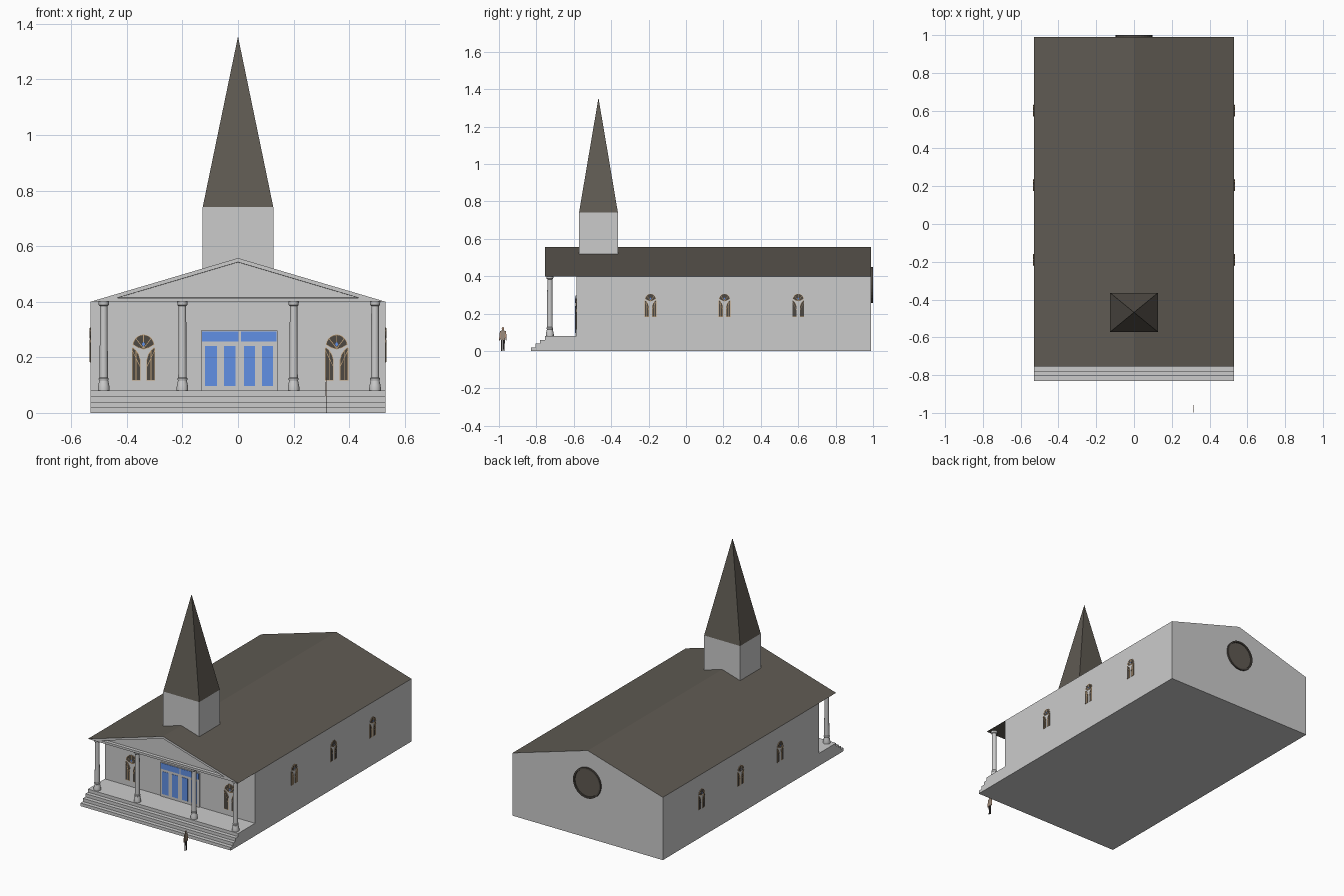
import bpy, bmesh, math
from mathutils import Matrix

if "Cube" in bpy.data.objects:
    bpy.data.objects.remove(bpy.data.objects["Cube"])

COLOURS = {
    "wall_grey": (0.60, 0.60, 0.60),
    "roof_brown": (0.115, 0.103, 0.085),
    "door_blue": (0.12, 0.28, 0.78),
    "frame_tan": (0.55, 0.37, 0.20),
    "dark_glass": (0.075, 0.065, 0.055),
    "skin": (0.50, 0.30, 0.20),
    "shirt": (0.33, 0.26, 0.20),
    "trousers": (0.035, 0.03, 0.03),
}
NAMES = list(COLOURS)
for n, c in COLOURS.items():
    bpy.data.materials.new(n).diffuse_color = (*c, 1)
WALL, ROOF, BLUE, TAN, GLASS, SKIN, SHIRT, TROUSERS = range(8)


def prism(bm, pts, y0, y1, mat):
    """Extrude a counter-clockwise x-z outline from y0 (front) to y1."""
    f = [bm.verts.new((x, y0, z)) for x, z in pts]
    b = [bm.verts.new((x, y1, z)) for x, z in pts]
    faces = [bm.faces.new(f), bm.faces.new(b[::-1])]
    for i in range(len(pts)):
        j = (i + 1) % len(pts)
        faces.append(bm.faces.new((f[j], f[i], b[i], b[j])))
    for face in faces:
        face.material_index = mat
        face.normal_update()
    return faces


def inset(bm, face, t, mat, push=0.0):
    """Inset a front face, recolour the inner part and push it back."""
    bmesh.ops.inset_region(bm, faces=[face], thickness=t,
                           use_boundary=True, use_even_offset=True)
    face.material_index = mat
    for v in face.verts:
        v.co.y += push


def rect(x0, x1, z0, z1):
    return [(x0, z0), (x1, z0), (x1, z1), (x0, z1)]


def strip(a, b, w):
    dx, dz = b[0] - a[0], b[1] - a[1]
    k = w / 2 / math.hypot(dx, dz)
    ox, oz = -dz * k, dx * k
    return [(a[0] - ox, a[1] - oz), (b[0] - ox, b[1] - oz),
            (b[0] + ox, b[1] + oz), (a[0] + ox, a[1] + oz)]


def mesh_of(name, bm):
    bmesh.ops.recalc_face_normals(bm, faces=bm.faces)
    me = bpy.data.meshes.new(name)
    bm.to_mesh(me)
    bm.free()
    for n in NAMES:
        me.materials.append(bpy.data.materials[n])
    return me


def place(name, me, loc=(0, 0, 0), turn=0, scale=1):
    ob = bpy.data.objects.new(name, me)
    ob.location = loc
    ob.rotation_euler.z = math.radians(turn)
    ob.scale = (scale,) * 3
    bpy.context.collection.objects.link(ob)
    return ob


# Hall with its roof slopes
bm = bmesh.new()
for f in prism(bm, [(-.53, 0), (.53, 0), (.53, .40), (0, .557), (-.53, .40)], -.585, .99, WALL):
    if f.normal.z > .5:
        f.material_index = ROOF
place("hall", mesh_of("hall", bm))

# Porch roof with a recessed pediment
bm = bmesh.new()
faces = prism(bm, [(-.53, .40), (.53, .40), (0, .557)], -.755, -.585, WALL)
for f in faces:
    if abs(f.normal.z) > .5:
        f.material_index = ROOF
inset(bm, faces[0], .014, WALL)
inset(bm, faces[0], .0005, WALL, .02)
place("porch_roof", mesh_of("porch_roof", bm))

# Porch floor and steps, one stair profile along the width
bm = bmesh.new()
stair = [(-.585, 0), (-.585, .08)]
for i in range(4):
    y = -.755 - .025 * i
    stair += [(y, .08 - .02 * i), (y, .06 - .02 * i)]
prism(bm, stair[::-1], -.53, .53, WALL)
place("steps", mesh_of("steps", bm), turn=90)

# Tower and spire
bm = bmesh.new()
prism(bm, rect(-.127, .127, .45, .74), -.572, -.364, WALL)
place("tower", mesh_of("tower", bm))
bm = bmesh.new()
base = [bm.verts.new((x, y, .74)) for x, y in
        ((-.127, -.572), (.127, -.572), (.127, -.364), (-.127, -.364))]
tip = bm.verts.new((0, -.468, 1.354))
bm.faces.new(base[::-1])
for i in range(4):
    bm.faces.new((base[i], base[(i + 1) % 4], tip))
for f in bm.faces:
    f.material_index = ROOF
place("spire", mesh_of("spire", bm))

# Columns, turned from a profile
bm = bmesh.new()
prof = [(0, .08), (.021, .08), (.021, .09), (.0195, .10), (.016, .116), (.018, .12),
        (.018, .124), (.015, .128), (.0135, .384), (.018, .388), (.019, .40), (0, .40)]
vs = [bm.verts.new((r, 0, z)) for r, z in prof]
es = [bm.edges.new(p) for p in zip(vs, vs[1:])]
bmesh.ops.spin(bm, geom=vs + es, cent=(0, 0, 0), axis=(0, 0, 1),
               angle=2 * math.pi, steps=20)
bmesh.ops.remove_doubles(bm, verts=bm.verts, dist=.0001)
col = mesh_of("column", bm)
for i, x in enumerate((-.483, -.2, .2, .493)):
    ob = place(f"column_{i + 1}", col, (x, -.728, 0))
    if i == 0:
        bpy.context.view_layer.objects.active = ob
        ob.select_set(True)
        bpy.ops.object.shade_smooth_by_angle(angle=math.radians(35))

# Entrance: frame, four glazed doors and a transom
bm = bmesh.new()
prism(bm, rect(-.133, .142, .08, .296), -.592, -.58, WALL)
for x0, x1 in ((-.119, -.076), (-.05, -.009), (.022, .061), (.086, .126)):
    prism(bm, rect(x0, x1, .097, .241), -.594, -.59, BLUE)
for x0, x1 in ((-.130, .002), (.010, .138)):
    prism(bm, rect(x0, x1, .256, .293), -.594, -.59, BLUE)
place("entrance_doors", mesh_of("entrance_doors", bm))

# Arched window: two lancets and a fan light, each with a tan border
bm = bmesh.new()
lancet = [(.011, 0), (.042, 0), (.042, .118), (.037, .119), (.027, .110), (.017, .095), (.011, .076)]
for s in (1, -1):
    pts = [(s * x, z) for x, z in lancet][::s]
    inset(bm, prism(bm, pts, -.004, .002, TAN)[0], .0022, GLASS)
    prism(bm, strip((s * .027, .002), (s * .027, .108), .0025), -.005, 0, TAN)
    prism(bm, strip((s * .012, .05), (s * .040, .108), .002), -.005, 0, TAN)
arch = [(.040 * math.cos(a), .122 + .044 * math.sin(a)) for a in
        (math.radians(10 + 16 * i) for i in range(11))]
fan = [(0, .112), (.02, .118)] + arch + [(-.02, .118)]
inset(bm, prism(bm, fan, -.004, .002, TAN)[0], .0022, GLASS)
for deg in (45, 90, 135):
    a = math.radians(deg)
    end = (.039 * math.cos(a), .122 + .042 * math.sin(a))
    prism(bm, strip((0, .116), end, .0025), -.005, 0, TAN)
prism(bm, [(0, .122), (.006, .131), (0, .140), (-.006, .131)], -.0055, 0, BLUE)
win = mesh_of("arched_window", bm)
for side, x in (("left", -.34), ("right", .355)):
    place(f"front_window_{side}", win, (x, -.585, .116))
for i, y in enumerate((-.19, .206, .6)):
    place(f"right_window_{i + 1}", win, (.53, y, .182), 90, .75)
    place(f"left_window_{i + 1}", win, (-.53, y, .182), -90, .75)

# Round window in the back gable
bm = bmesh.new()
ring = [(.097 * math.cos(a), .097 * math.sin(a)) for a in
        (2 * math.pi * i / 32 for i in range(32))]
disc = prism(bm, ring, -.01, .005, GLASS)[0]
inset(bm, disc, .01, GLASS)
inset(bm, disc, .001, ROOF, .006)
place("round_window", mesh_of("round_window", bm), (0, .99, .353), 180)

# Flat cut-out of a standing visitor, seen from the side
bm = bmesh.new()
for s in (1, -1):
    leg = [(.001, .066), (.002, .004), (.004, 0), (.010, .002), (.009, .03), (.012, .066)]
    prism(bm, [(s * x, z) for x, z in leg][::s], -.001, .001, TROUSERS)
    arm = [(.012, .072), (.016, .056), (.020, .058), (.019, .085), (.016, .106), (.011, .108)]
    prism(bm, [(s * x, z) for x, z in arm][::s], -.001, .001, SKIN)
prism(bm, [(-.012, .06), (.012, .06), (.012, .107), (.004, .112), (-.004, .112), (-.012, .107)],
      -.0015, .0015, SHIRT)
prism(bm, [(.0065 * math.cos(a), .119 + .009 * math.sin(a)) for a in
           (math.pi * i / 5 for i in range(10))], -.001, .001, SKIN)
place("visitor", mesh_of("visitor", bm), (.317, -.979, 0), 90)

for m in bpy.data.materials:
    if m.users and not m.is_grease_pencil:
        m.use_nodes = True
        m.node_tree.nodes["Principled BSDF"].inputs["Base Color"].default_value = m.diffuse_color
